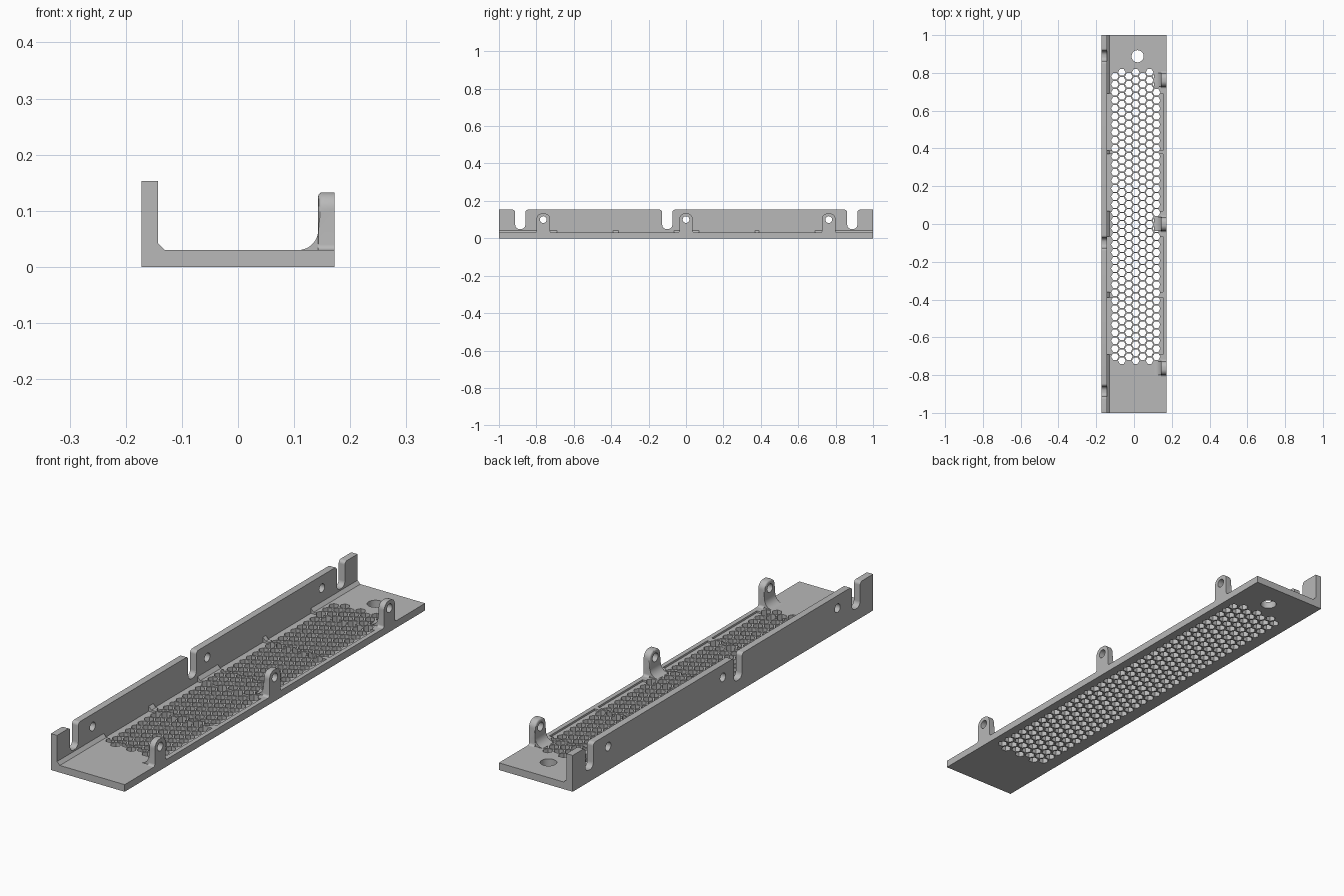
import bpy, bmesh
from math import sin, cos, pi, radians

old = bpy.data.objects.get("Cube")
if old:
    bpy.data.objects.remove(old)

grey = bpy.data.materials.new("mid grey")
grey.use_nodes = True
COLOUR = (0.48, 0.48, 0.48, 1)
grey.diffuse_color = COLOUR
grey.node_tree.nodes["Principled BSDF"].inputs["Base Color"].default_value = COLOUR

PLACE = {"x": lambda u, v, w: (w, u, v),
         "y": lambda u, v, w: (u, w, v),
         "z": lambda u, v, w: (u, v, w)}


def arc(cu, cv, r, a0, a1, n=8):
    """Points on an arc, angles in degrees."""
    steps = [radians(a0 + (a1 - a0) * i / n) for i in range(n + 1)]
    return [(cu + r * cos(a), cv + r * sin(a)) for a in steps]


def polygon(cu, cv, r, sides):
    return arc(cu, cv, r, 0, 360, sides)[:-1]


def prisms(name, outlines, axis, lo, hi):
    """Extrude closed outlines along an axis into one object."""
    bm = bmesh.new()
    for pts in outlines:
        ends = [[bm.verts.new(PLACE[axis](u, v, w)) for u, v in pts] for w in (lo, hi)]
        bm.faces.new(ends[0])
        bm.faces.new(ends[1])
        for i in range(len(pts)):
            j = (i + 1) % len(pts)
            bm.faces.new((ends[0][i], ends[0][j], ends[1][j], ends[1][i]))
    bmesh.ops.recalc_face_normals(bm, faces=bm.faces[:])
    mesh = bpy.data.meshes.new(name)
    bm.to_mesh(mesh)
    bm.free()
    mesh.materials.append(grey)
    ob = bpy.data.objects.new(name, mesh)
    bpy.context.collection.objects.link(ob)
    return ob


def activate(ob):
    bpy.ops.object.select_all(action="DESELECT")
    ob.select_set(True)
    bpy.context.view_layer.objects.active = ob


def cut(ob, cutter):
    """Subtract the cutter, then remove it."""
    cutter.hide_render = True
    mod = ob.modifiers.new("cut", "BOOLEAN")
    mod.operation = "DIFFERENCE"
    mod.solver = "EXACT"
    mod.object = cutter
    activate(ob)
    bpy.ops.object.modifier_apply(modifier=mod.name)
    bpy.data.objects.remove(cutter)


def smooth(ob):
    activate(ob)
    bpy.ops.object.shade_smooth_by_angle(angle=radians(30))


HALF, FLOOR, WALL_TOP, INNER = 0.172, 0.03, 0.153, 0.143
TAB_Y = (-0.763, 0.0, 0.763)
TAB_TOP, TAB_HALF, HOLE_Z, HOLE_R = 0.133, 0.036, 0.1, 0.018

# Tray: floor, side wall and the chamfer between them
tray = prisms("tray", [[(-HALF, 0), (HALF, 0), (HALF, FLOOR), (-0.13, FLOOR),
                        (-INNER, 0.043), (-INNER, WALL_TOP), (-HALF, WALL_TOP)]],
              "y", -1, 1)

# Four shallow pockets in the floor
pockets = []
for y0, y1 in ((-0.69, -0.39), (-0.36, -0.065), (0.07, 0.37), (0.39, 0.69)):
    pockets.append([(-INNER, y0), (0.153, y0), (0.153, y1), (-INNER, y1)])
cut(tray, prisms("pocket_cutter", pockets, "z", 0.022, 0.06))

# Slots in the side wall, with rounded mouths and bottoms
slots = []
for y in (-0.886, -0.1, 0.889):
    h, r, b, z = 0.027, 0.014, 0.022, 0.05
    slots.append(arc(y + h - b, z + b, b, -90, 0)
                 + arc(y + h + r, WALL_TOP - r, r, 180, 90)
                 + [(y + h + r, 0.2), (y - h - r, 0.2)]
                 + arc(y - h - r, WALL_TOP - r, r, 90, 0)
                 + arc(y - h + b, z + b, b, 180, 270))
cut(tray, prisms("slot_cutter", slots, "x", -0.2, -0.1))

# Pin holes through the side wall
pins = [polygon(y, HOLE_Z, HOLE_R, 32) for y in TAB_Y]
cut(tray, prisms("pin_cutter", pins, "x", -0.2, -0.1))

# Honeycomb vents and the round mounting hole
PITCH, ROWS = 0.0424, 37
vents = [polygon(0.019, 0.888, 0.032, 40)]
for col in range(7):
    odd = col % 2
    for row in range(ROWS if odd else ROWS - 1):
        y = 0.803 - PITCH * (row + (0 if odd else 0.5))
        vents.append(polygon(0.009 + (col - 3) * PITCH * 0.866, y, 0.0202, 6))
cut(tray, prisms("vent_cutter", vents, "z", -0.05, 0.1))
smooth(tray)

# Three pierced tabs on the open side, each with a curved gusset
for label, y in zip(("front", "middle", "back"), TAB_Y):
    r, f = 0.03, 0.01
    outline = (arc(y + TAB_HALF + f, FLOOR + f, f, 270, 180, 5)
               + arc(y + TAB_HALF - r, TAB_TOP - r, r, 0, 90)
               + arc(y - TAB_HALF + r, TAB_TOP - r, r, 90, 180)
               + arc(y - TAB_HALF - f, FLOOR + f, f, 0, -90, 5))
    tab = prisms(label + "_tab", [outline], "x", INNER, HALF)

    # Soften the inner rim of the tab
    bm = bmesh.new()
    bm.from_mesh(tab.data)
    rim = [e for e in bm.edges
           if all(v.co.x < INNER + 0.001 and v.co.z > 0.06 for v in e.verts)]
    bmesh.ops.bevel(bm, geom=rim, offset=0.007, segments=3, profile=0.5, affect="EDGES")
    bm.to_mesh(tab.data)
    bm.free()
    cut(tab, prisms("tab_cutter", [polygon(y, HOLE_Z, HOLE_R, 32)], "x", 0.1, 0.2))
    smooth(tab)

    g = 0.036
    curve = arc(INNER - g, FLOOR + g, g, 270, 360, 10)
    gusset = prisms(label + "_gusset", [curve + [(INNER, FLOOR)]], "y",
                    y - TAB_HALF, y + TAB_HALF)
    smooth(gusset)
